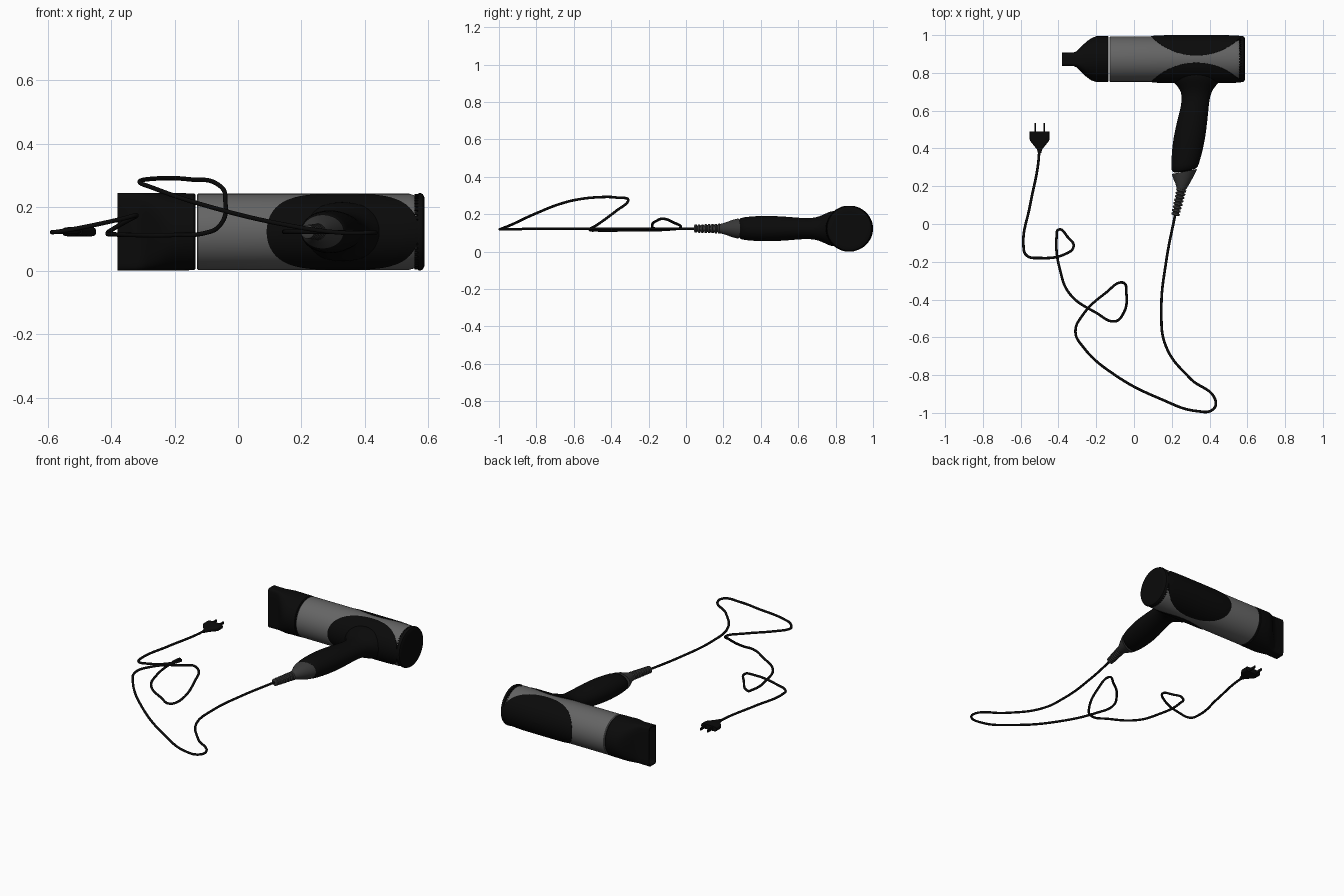
import bpy
from math import sin, cos, pi, radians, sqrt
from mathutils import Vector

default = bpy.data.objects.get("Cube")
if default:
    bpy.data.objects.remove(default)

Z = 0.123          # height of the centre plane
BARREL_Y = 0.873   # barrel axis
BARREL_R = 0.12


def material(name, value):
    mat = bpy.data.materials.new(name)
    mat.use_nodes = True
    colour = (value, value, value, 1)
    mat.diffuse_color = colour
    mat.node_tree.nodes["Principled BSDF"].inputs["Base Color"].default_value = colour
    return mat


BLACK = material("matte black", 0.003)
GREY = material("barrel grey", 0.13)
DARK = material("dark grey", 0.04)


def build(name, verts, faces, mat, angle=35):
    mesh = bpy.data.meshes.new(name)
    mesh.from_pydata(verts, [], faces)
    mesh.materials.append(mat)
    mesh.shade_smooth()
    mesh.set_sharp_from_angle(angle=radians(angle))
    obj = bpy.data.objects.new(name, mesh)
    bpy.context.collection.objects.link(obj)
    return obj


def loft(name, rows, axis, mat, sides=48, angle=35):
    """Rows: position, centre, half width, half height, roundness power, slant."""
    verts, faces = [], []
    for t, centre, w, h, *extra in rows:
        power = 2 / (extra[0] if extra else 2)
        slant = extra[1] if len(extra) > 1 else 0
        for i in range(sides):
            a = 2 * pi * i / sides
            c, s = cos(a), sin(a)
            u = w * abs(c) ** power * (1 if c > 0 else -1)
            v = h * abs(s) ** power * (1 if s > 0 else -1)
            along = t + slant * u
            verts.append((along, centre + u, Z + v) if axis == "x"
                         else (centre + u, along, Z + v))
    for r in range(len(rows) - 1):
        for i in range(sides):
            j = (i + 1) % sides
            quad = [r * sides + i, r * sides + j, (r + 1) * sides + j, (r + 1) * sides + i]
            faces.append(quad if (axis == "x") == (rows[-1][0] > rows[0][0]) else quad[::-1])
    first = list(range(sides))
    last = [len(verts) - sides + i for i in range(sides)]
    flip = (axis == "x") == (rows[-1][0] > rows[0][0])
    faces.append(first[::-1] if flip else first)
    faces.append(last if flip else last[::-1])
    return build(name, verts, faces, mat, angle)


def turned(name, profile, mat):
    return loft(name, [(x, BARREL_Y, r, r) for x, r in profile], "x", mat, 64)


# Barrel and rear cap
R = BARREL_R
turned("barrel", [(-0.13, R - 0.004), (-0.126, R), (0.54, R), (0.562, R - 0.007)], GREY)
turned("rear_cap", [(0.55, 0.108), (0.566, 0.112), (0.567, 0.121), (0.575, 0.122),
                    (0.583, 0.118), (0.588, 0.108), (0.588, 0.09)], BLACK)

# Small ridges in the gap in front of the cap
verts, faces = [], []
RIDGES = 48
for k in range(RIDGES):
    base = len(verts)
    for x in (0.556, 0.568):
        for r in (0.106, 0.1185):
            for d in (-0.3, 0.3):
                a = 2 * pi * (k + d) / RIDGES
                verts.append((x, BARREL_Y + r * cos(a), Z + r * sin(a)))
    for f in ((0, 1, 3, 2), (4, 6, 7, 5), (2, 3, 7, 6), (0, 2, 6, 4), (1, 5, 7, 3), (0, 4, 5, 1)):
        faces.append([base + i for i in f])
build("cap_ridges", verts, faces, BLACK)

# Flattened concentrator nozzle with an open mouth
loft("nozzle", [(x, BARREL_Y - 0.001 * (x < -0.2), w, h, p) for x, w, h, p in (
    (-0.134, 0.117, 0.117, 2), (-0.138, 0.121, 0.121, 2), (-0.2, 0.121, 0.122, 2),
    (-0.225, 0.112, 0.122, 2.2), (-0.25, 0.095, 0.122, 2.6), (-0.285, 0.062, 0.122, 3.5),
    (-0.305, 0.042, 0.122, 5), (-0.32, 0.036, 0.122, 7), (-0.38, 0.035, 0.122, 9),
    (-0.38, 0.029, 0.116, 9), (-0.33, 0.029, 0.116, 9))], "x", BLACK, 64)


# Oval grip panels wrapped around both sides of the barrel
def side_panel(name, side):
    rings, spokes = 10, 64
    verts, faces = [], []
    for r in range(rings + 2):
        f = min(r, rings) / rings
        radius = BARREL_R + 0.002 + 0.005 * sqrt(1 - f ** 4)
        if r > rings:
            radius = BARREL_R - 0.006
        for k in range(spokes):
            a = 2 * pi * k / spokes
            wrap = radians(81) * f * sin(a)
            verts.append((0.33 + 0.24 * f * cos(a),
                          BARREL_Y + side * radius * cos(wrap), Z + min(radius, 0.123) * sin(wrap)))
    for r in range(rings + 1):
        for k in range(spokes):
            n = (k + 1) % spokes
            quad = [r * spokes + k, r * spokes + n, (r + 1) * spokes + n, (r + 1) * spokes + k]
            faces.append(quad if side > 0 else quad[::-1])
    build(name, verts, faces, BLACK, 60)


side_panel("front_panel", -1)
side_panel("back_panel", 1)

# Handle, flaring into the front panel
handle = loft("handle", [
    (0.82, 0.33, 0.15, 0.1), (0.775, 0.33, 0.14, 0.094), (0.745, 0.33, 0.115, 0.08),
    (0.715, 0.33, 0.088, 0.066), (0.68, 0.329, 0.074, 0.056), (0.62, 0.322, 0.073, 0.056),
    (0.55, 0.309, 0.08, 0.063), (0.45, 0.292, 0.085, 0.069), (0.37, 0.279, 0.08, 0.067),
    (0.31, 0.27, 0.073, 0.061, 2, 0.1), (0.275, 0.267, 0.068, 0.055, 2, 0.2)],
    "y", BLACK, 40)
smooth = handle.modifiers.new("smooth", "SUBSURF")
smooth.levels = smooth.render_levels = 1

# Tapered collar and ribbed strain relief
loft("handle_collar", [
    (0.278, 0.267, 0.067, 0.054, 2, 0.2), (0.25, 0.263, 0.056, 0.047, 2, 0.15),
    (0.215, 0.257, 0.038, 0.034), (0.185, 0.252, 0.025, 0.025), (0.175, 0.25, 0.018, 0.018)],
    "y", DARK)
ribs = []
RIBS = 8
for k in range(RIBS):
    y = 0.185 - k * 0.018
    size = 0.026 - k * 0.0006
    for step, r in ((0, size - 0.007), (0.003, size), (0.011, size), (0.014, size - 0.007)):
        ribs.append((y - step, 0.217 + (y - step - 0.04) * 0.24, r, r, 2, -0.24))
loft("strain_relief", ribs, "y", DARK, 24)

# Looping cable
PATH = [(.22, .06, .123), (.17, -.2, .123), (.145, -.45, .123), (.17, -.65, .123),
        (.3, -.82, .122), (.43, -.93, .12), (.42, -.98, .12), (.33, -.99, .12),
        (.15, -.93, .145), (-.1, -.8, .205), (-.27, -.65, .262), (-.31, -.57, .28),
        (-.27, -.48, .29), (-.15, -.365, .288), (-.06, -.31, .27), (-.04, -.37, .22),
        (-.06, -.48, .14), (-.1, -.515, .12), (-.2, -.47, .113), (-.34, -.37, .113),
        (-.39, -.25, .115), (-.41, -.07, .12), (-.4, -.03, .128), (-.35, -.07, .157),
        (-.32, -.12, .175), (-.36, -.157, .165), (-.5, -.18, .135), (-.57, -.165, .123),
        (-.585, -.12, .122), (-.55, .1, .123), (-.51, .3, .123), (-.5, .4, .123)]
curve = bpy.data.curves.new("cable", "CURVE")
curve.dimensions = "3D"
curve.bevel_depth = 0.007
curve.bevel_resolution = 3
curve.use_fill_caps = True
spline = curve.splines.new("BEZIER")
spline.bezier_points.add(len(PATH) - 1)
for point, co in zip(spline.bezier_points, PATH):
    point.co = Vector(co)
    point.handle_left_type = point.handle_right_type = "AUTO"
spline.resolution_u = 10
curve.materials.append(BLACK)
bpy.context.collection.objects.link(bpy.data.objects.new("cable", curve))

# Plug with two prongs
PLUG_X = -0.5
loft("plug", [(y, PLUG_X, w, h, p) for y, w, h, p in (
    (0.375, 0.009, 0.009, 2), (0.395, 0.014, 0.012, 2.5), (0.44, 0.05, 0.014, 4),
    (0.448, 0.052, 0.015, 5), (0.49, 0.052, 0.015, 5))], "y", BLACK, 32)
for label, side in (("left", 1), ("right", -1)):
    x = PLUG_X + side * 0.024
    loft(label + "_prong", [(0.485, x, 0.004, 0.008, 6), (0.536, x, 0.004, 0.008, 6)],
         "y", BLACK, 16)
